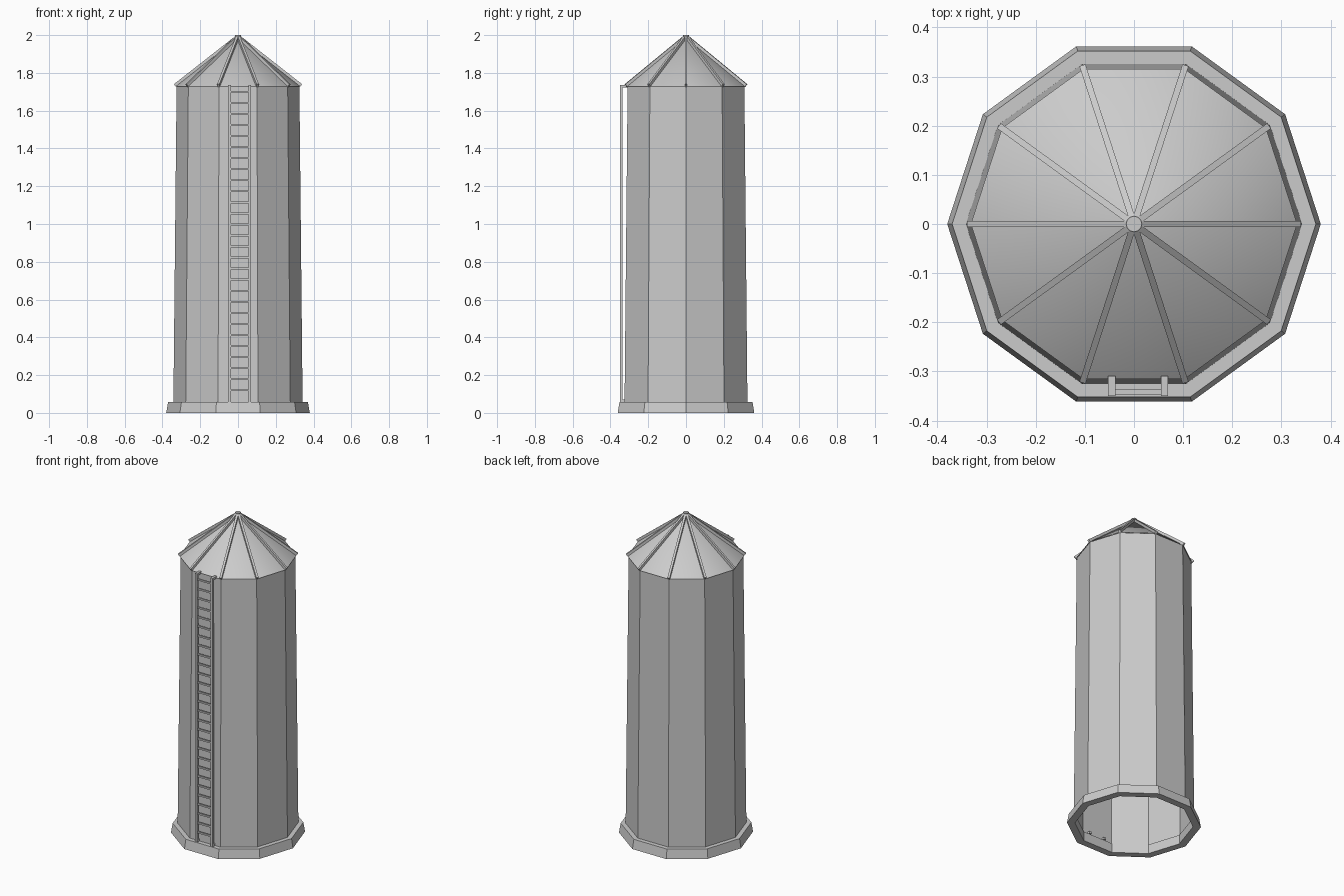
import bpy, bmesh
from math import cos, sin, pi
from mathutils import Vector

if "Cube" in bpy.data.objects:
    bpy.data.objects.remove(bpy.data.objects["Cube"])

SIDES = 10


def finish(name, bm):
    bmesh.ops.recalc_face_normals(bm, faces=bm.faces)
    mesh = bpy.data.meshes.new(name)
    bm.to_mesh(mesh)
    bm.free()
    ob = bpy.data.objects.new(name, mesh)
    bpy.context.collection.objects.link(ob)
    return ob


def lathe(name, profile, sides=SIDES, closed=False, smooth=False, cap=False):
    """Spin a (radius, z) profile into a faceted shell."""
    bm = bmesh.new()
    rings = [[bm.verts.new((r * cos(2 * pi * i / sides), r * sin(2 * pi * i / sides), z))
              for i in range(sides)] for r, z in profile]
    pairs = list(zip(rings, rings[1:]))
    if closed:
        pairs.append((rings[-1], rings[0]))
    for a, b in pairs:
        for i in range(sides):
            j = (i + 1) % sides
            bm.faces.new((a[i], a[j], b[j], b[i]))
    if cap:
        bm.faces.new(rings[-1])
    ob = finish(name, bm)
    for p in ob.data.polygons:
        p.use_smooth = smooth
    # an open shell must still face outwards
    if not closed and ob.data.polygons[0].normal.dot(ob.data.polygons[0].center) < 0:
        ob.data.flip_normals()
    return ob


def bar(bm, a, b, side, w, h):
    """Box from a to b, w wide along side, h thick across."""
    a, b, side = Vector(a), Vector(b), Vector(side).normalized()
    up = side.cross(b - a).normalized()
    ends = [[bm.verts.new(p + side * w * s / 2 + up * h * t / 2)
             for s, t in ((-1, -1), (1, -1), (1, 1), (-1, 1))] for p in (a, b)]
    bm.faces.new(ends[0])
    bm.faces.new(ends[1])
    for i in range(4):
        j = (i + 1) % 4
        bm.faces.new((ends[0][i], ends[0][j], ends[1][j], ends[1][i]))


# Foundation ring, tapered wall, cone roof and cap
lathe("foundation_ring", [(0.38, 0), (0.37, 0.058), (0.335, 0.058), (0.335, 0)], closed=True)
lathe("silo_wall", [(0.342, 0.055), (0.325, 1.73)])
lathe("roof", [(0.332, 1.728), (0.004, 1.985)], smooth=True, cap=True)
lathe("roof_cap", [(0.016, 1.975), (0.016, 2.0)], sides=12, cap=True)

# Roof ribs along each corner
bm = bmesh.new()
for i in range(SIDES):
    t = 2 * pi * i / SIDES
    c, s = cos(t), sin(t)
    bar(bm, (0.334 * c, 0.334 * s, 1.733), (0.008 * c, 0.008 * s, 1.988),
        (-s, c, 0), 0.013, 0.018)
finish("roof_ribs", bm)

# Ladder rails with wall brackets at top and bottom
bm = bmesh.new()
for x in (-0.045, 0.062):
    bar(bm, (x, -0.343, 0.058), (x, -0.343, 1.737), (1, 0, 0), 0.015, 0.014)
    for z in (0.065, 1.73):
        bar(bm, (x, -0.336, z), (x, -0.309, z), (1, 0, 0), 0.015, 0.014)
finish("ladder_rails", bm)

# Ladder rungs
bm = bmesh.new()
for i in range(28):
    z = 0.12 + i * (1.70 - 0.12) / 27
    bar(bm, (-0.04, -0.342, z), (0.057, -0.342, z), (0, 1, 0), 0.01, 0.01)
finish("ladder_rungs", bm)
